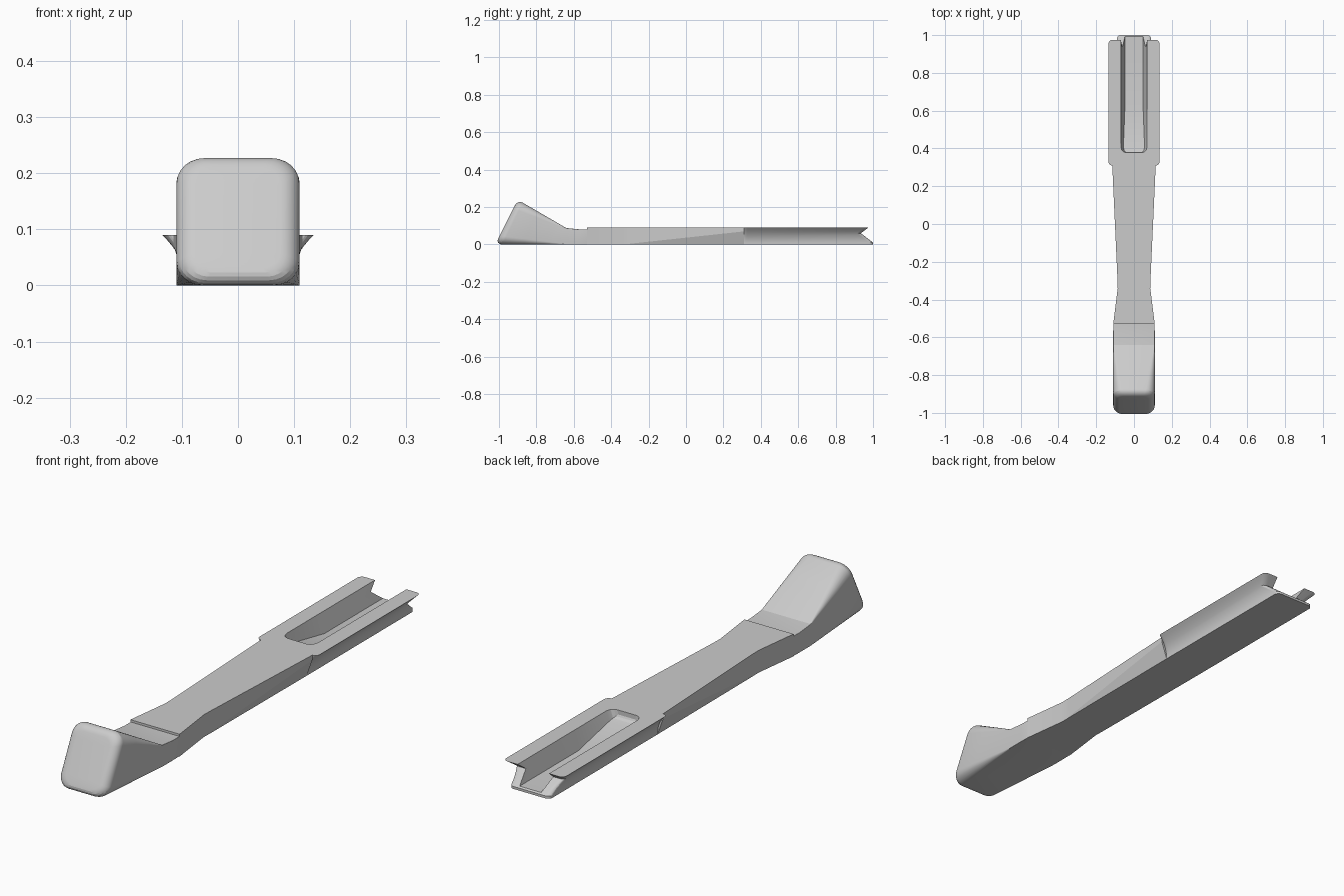
import bpy, bmesh, math
from mathutils import Vector

if "Cube" in bpy.data.objects:
    bpy.data.objects.remove(bpy.data.objects["Cube"])

grey = bpy.data.materials.new("light_grey")
grey.use_nodes = True
grey.diffuse_color = (0.6, 0.6, 0.6, 1)
grey.node_tree.nodes["Principled BSDF"].inputs["Base Color"].default_value = (0.6, 0.6, 0.6, 1)


def mirrored(half):
    """Close a right-hand half section (bottom to top) with its left mirror."""
    return half + [(-x, y, z) for x, y, z in reversed(half)]


def loft(name, rings):
    """Skin symmetric rings and close both ends with left-to-right strips."""
    bm = bmesh.new()
    rows = [[bm.verts.new(p) for p in ring] for ring in rings]
    n = len(rows[0])
    for a, b in zip(rows, rows[1:]):
        for i in range(n):
            j = (i + 1) % n
            bm.faces.new((a[i], a[j], b[j], b[i]))
    for row in (rows[0], rows[-1]):
        for i in range(n // 2 - 1):
            bm.faces.new((row[i], row[i + 1], row[n - 2 - i], row[n - 1 - i]))
    bmesh.ops.recalc_face_normals(bm, faces=bm.faces)
    mesh = bpy.data.meshes.new(name)
    bm.to_mesh(mesh)
    bm.free()
    obj = bpy.data.objects.new(name, mesh)
    mesh.materials.append(grey)
    bpy.context.collection.objects.link(obj)
    return obj


def activate(obj):
    bpy.ops.object.select_all(action='DESELECT')
    obj.select_set(True)
    bpy.context.view_layer.objects.active = obj


TOP = 0.09
QUARTER = [math.pi / 2 * k / 6 for k in range(7)]


# Head: slanted rounded block whose edge rounding fades towards the shaft
def head_ring(bottom, top, w, r, inset=0.0):
    low, high = Vector((0, *bottom)), Vector((0, *top))
    up = (high - low).normalized()
    low, high = low + up * inset, high - up * inset
    w -= inset
    half = []
    for a in QUARTER:
        half.append(low + up * r * (1 - math.cos(a)) + Vector((w - r + r * math.sin(a), 0, 0)))
    for a in QUARTER:
        half.append(high - up * r * (1 - math.sin(a)) + Vector((w - r + r * math.cos(a), 0, 0)))
    return mirrored([tuple(p) for p in half])


def along_head(s, inset=0.0):
    bottom = Vector((-1.02, 0)).lerp(Vector((-0.64, 0)), s)
    top = Vector((-0.90, 0.239)).lerp(Vector((-0.64, 0.088)), s)
    r = 0.05 * (1 - s) + 0.002
    return head_ring(bottom, top, 0.11, max(r - inset * 0.6, 0.002), inset)


edge = 0.035
rings = [along_head(edge / 0.34 * (1 - math.cos(a)), edge * (1 - math.sin(a))) for a in QUARTER]
rings += [along_head(s) for s in (0.4, 0.7, 1.0)]
rings += [head_ring((y, 0), (y, z), w, 0.002)
          for y, z, w in ((-0.57, 0.081, 0.11), (-0.525, 0.081, 0.109), (-0.48, 0.081, 0.1))]
head = loft("head", rings)


# Shaft: waisted bar with a tapering lower facet and a curved front step
def shaft_ring(y, low_w, top_w, crease, bow=0.0):
    half = [(low_w, y, 0), (top_w, y, crease)]
    for f in (1, 0.85, 0.7, 0.55, 0.4, 0.25, 0.1):
        half.append((top_w * f, y + bow * (1 - f * f), TOP))
    return mirrored(half)


shaft = loft("shaft", [
    shaft_ring(-0.53, 0.11, 0.11, 0.004, 0.035),
    shaft_ring(-0.34, 0.086, 0.086, 0.004),
    shaft_ring(-0.3, 0.087, 0.087, 0.004),
    shaft_ring(0.31, 0.09, 0.115, 0.07),
])


# Rail body: flared concave sides and a notched rear end
def end_y(z):
    if z <= 0.011:
        return 1.0
    if z <= 0.06:
        return 1.0 - 0.065 * (z - 0.01) / 0.05
    return 0.935 + 0.04 * (z - 0.06) / 0.03


def rail_ring(flare, y_of, inset=0.0):
    half = []
    for i in range(10):
        t = i / 9
        half.append((0.09 + flare * t * t - inset, y_of(TOP * t), TOP * t))
    return mirrored(half)


R = 0.02
rings = [rail_ring(0.025 + R * math.sin(a), lambda z, a=a: 0.31 + R * (1 - math.cos(a)))
         for a in QUARTER]
rings += [rail_ring(0.045, lambda z, a=a: end_y(z) - R + R * math.sin(a), R * (1 - math.cos(a)))
          for a in QUARTER]
rail_body = loft("rail_body", rings)


# Groove: open at the rear, with a ramp rising to a rounded front end
def groove_ring(y, floor_w, floor_z, top_w):
    return mirrored([(floor_w, y, floor_z), (top_w, y, TOP), (top_w, y, 0.15)])


groove = loft("groove_cutter", [
    groove_ring(0.378, 0.038, 0.072, 0.042),
    groove_ring(0.382, 0.046, 0.065, 0.054),
    groove_ring(0.39, 0.053, 0.058, 0.064),
    groove_ring(0.41, 0.056, 0.052, 0.07),
    groove_ring(0.62, 0.048, 0.015, 0.07),
    groove_ring(1.1, 0.048, 0.015, 0.07),
])
cut = rail_body.modifiers.new("groove", 'BOOLEAN')
cut.operation = 'DIFFERENCE'
cut.solver = 'EXACT'
cut.object = groove
activate(rail_body)
bpy.ops.object.modifier_apply(modifier=cut.name)
bpy.data.objects.remove(groove)

for part in (head, shaft, rail_body):
    activate(part)
    bpy.ops.object.shade_smooth_by_angle(angle=math.radians(18))
